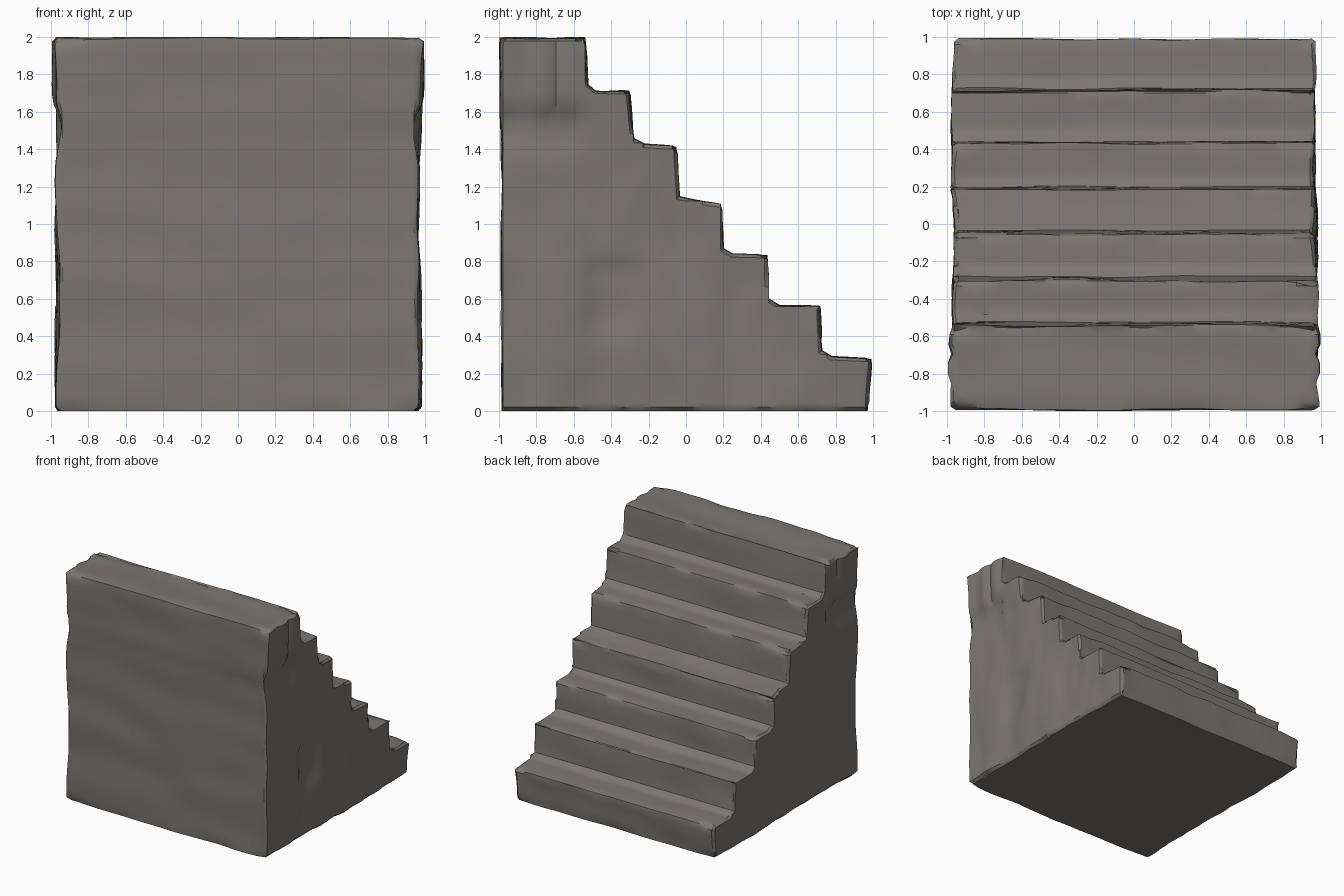
import bpy, bmesh, math
from mathutils import Vector, noise

if "Cube" in bpy.data.objects:
    bpy.data.objects.remove(bpy.data.objects["Cube"])

stone = bpy.data.materials.new("weathered grey stone")
stone.diffuse_color = (0.195, 0.183, 0.170, 1)
stone.use_nodes = True
stone.node_tree.nodes["Principled BSDF"].inputs["Base Color"].default_value = stone.diffuse_color

# Stair outline, (y, z): base, seven worn steps, tall front wall
profile = [(-1, 0), (0.975, 0), (1.0, 0.285), (0.78, 0.295), (0.73, 0.325),
           (0.72, 0.565), (0.50, 0.57), (0.445, 0.605), (0.44, 0.84),
           (0.25, 0.845), (0.205, 0.87), (0.195, 1.11), (0.09, 1.125),
           (-0.03, 1.15), (-0.045, 1.42), (-0.22, 1.43), (-0.275, 1.46),
           (-0.30, 1.715), (-0.48, 1.72), (-0.515, 1.75), (-0.54, 2.0), (-1, 2.0)]


def smooth(a, b, t):
    t = max(0.0, min(1.0, (t - a) / (b - a)))
    return t * t * (3 - 2 * t)


def rough(x, y, z):
    return noise.noise(Vector((x + 7.3, y + 2.1, z + 4.7)))


# Solid block extruded from the outline
bm = bmesh.new()
W = 0.985
base = bm.faces.new([bm.verts.new((-W, y, z)) for y, z in profile])
ext = bmesh.ops.extrude_face_region(bm, geom=[base])
for v in ext["geom"]:
    if isinstance(v, bmesh.types.BMVert):
        v.co.x = W
bmesh.ops.recalc_face_normals(bm, faces=bm.faces[:])

# Narrow rim round both side walls, for the chipped corners
bm.normal_update()
caps = [f for f in bm.faces if abs(f.normal.x) > 0.9]
bmesh.ops.inset_individual(bm, faces=caps, thickness=0.022, use_even_offset=True)

# Cut into a grid fine enough for wear
for axis, start, step, count in ((0, -0.94, 0.0723, 27), (1, -0.953, 0.0517, 38),
                                 (2, 0.0467, 0.0513, 38)):
    for i in range(count):
        co, no = Vector(), Vector()
        co[axis], no[axis] = start + i * step, 1
        bmesh.ops.bisect_plane(bm, geom=bm.verts[:] + bm.edges[:] + bm.faces[:],
                               dist=1e-4, plane_co=co, plane_no=no)
bm.normal_update()

# Edges running across the stair that stick out: step noses
noses = set()
for e in bm.edges:
    if len(e.link_faces) == 2 and e.calc_face_angle_signed(0) > 0.6:
        a, b = e.verts
        if abs((a.co - b.co).normalized().x) > 0.9:
            noses.update((a, b))

# Wear: soft waves on the treads, chips at the noses, hewn side walls
moves = {}
for v in bm.verts:
    x, y, z = v.co
    d = Vector()
    on_side = abs(x) > W - 1e-3
    on_rim = on_side and any(abs(f.normal.x) < 0.5 for f in v.link_faces)
    if not on_side or on_rim:
        n = Vector((0, v.normal.y, v.normal.z))
        if n.length > 1e-3:
            n.normalize()
        depth = 0.006 + 0.012 * rough(x * 2.2, y * 4, z * 4)
        if v in noses:
            depth += 0.010 + 0.016 * rough(x * 4.5, y * 6, z * 6)
            depth += 0.028 * smooth(0.82, W, abs(x)) * (1 + rough(x * 9, y * 5, z * 5))
        d -= n * max(depth, -0.002)
        if y < -0.99:  # wall below the cap course sits back a little
            d.y += 0.010 * (1 - smooth(1.48, 1.58, z))
    if on_side:
        s = 1 if x > 0 else -1
        inward = 0.015 + 0.028 * rough(s * 3, y * 3.2, z * 1.3)
        inward += 0.012 * rough(s * 5, y * 9, z * 4)
        # cap course juts out over a ledge, with upright grooves
        if y < -0.56:
            inward += 0.028 * smooth(1.30, 1.54, z) * (1 - smooth(1.54, 1.64, z))
            inward -= 0.012 * smooth(1.58, 1.68, z)
            for g in (-0.69, -0.87):
                inward += 0.020 * smooth(1.55, 1.6, z) * (1 - smooth(0.0, 0.045, abs(y - g)))
        # shallow hollow in the middle of the wall
        inward += (0.024 * smooth(-0.54, -0.49, y) * (1 - smooth(-0.32, -0.2, y))
                   * smooth(0.3, 0.55, z) * (1 - smooth(0.78, 0.83, z)))
        if on_rim:
            inward += 0.020 + 0.014 * rough(s * 2, y * 7, z * 7)
        d.x -= s * max(inward, -0.012)
    moves[v] = d
for v, d in moves.items():
    grounded = v.co.z < 1e-4
    v.co += d
    v.co.z = 0 if grounded else min(max(v.co.z, 0.004), 2)
    v.co.y = max(-1, min(1, v.co.y))

mesh = bpy.data.meshes.new("stone_stairs")
bm.to_mesh(mesh)
bm.free()
mesh.materials.append(stone)
stairs = bpy.data.objects.new("stone_stairs", mesh)
bpy.context.collection.objects.link(stairs)
bpy.context.view_layer.objects.active = stairs
stairs.select_set(True)
bpy.ops.object.shade_smooth_by_angle(angle=math.radians(38))
